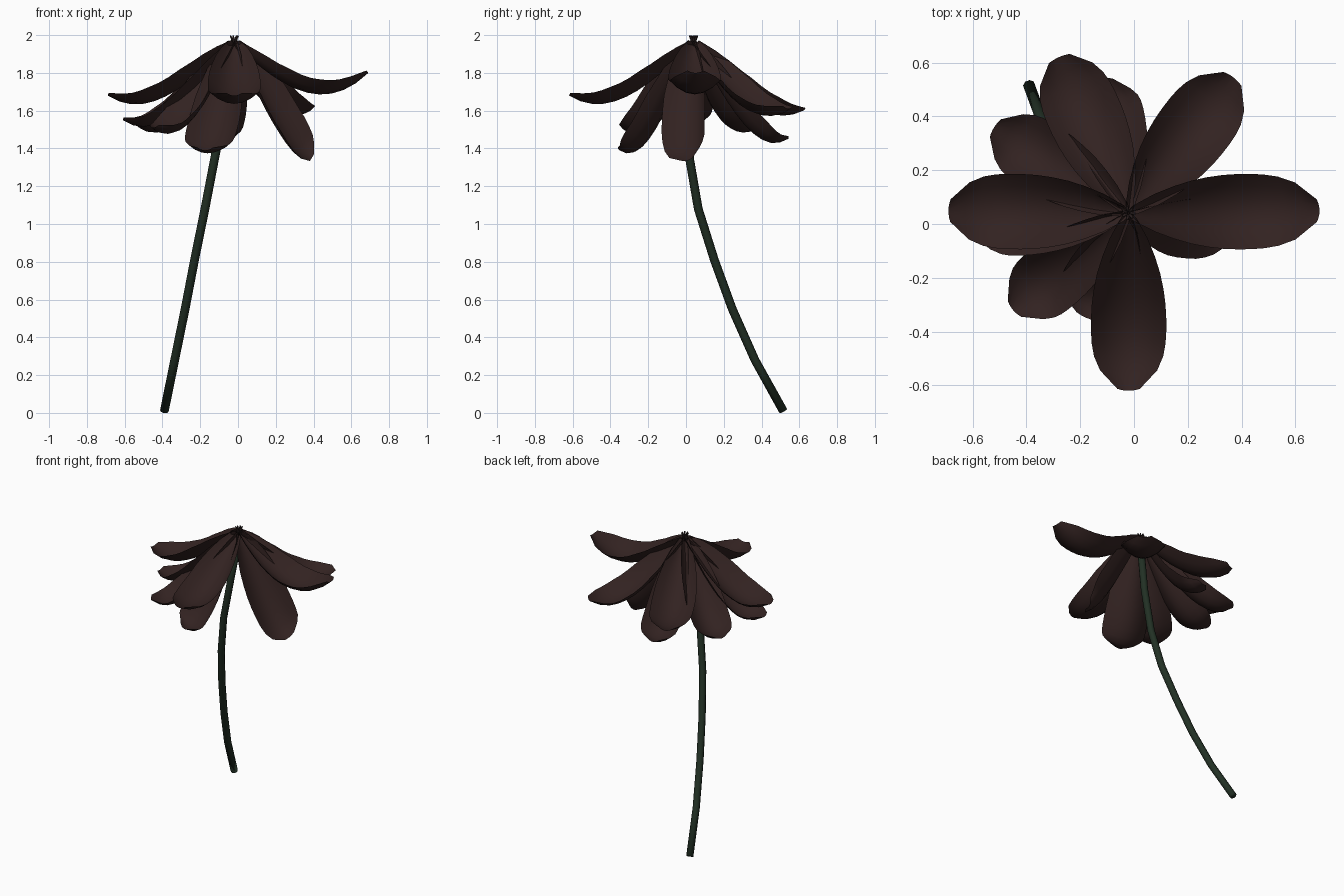
import bpy, bmesh, math
from mathutils import Vector
from mathutils.geometry import interpolate_bezier

if "Cube" in bpy.data.objects:
    bpy.data.objects.remove(bpy.data.objects["Cube"])


def material(name, rgb):
    m = bpy.data.materials.new(name)
    m.diffuse_color = (*rgb, 1)
    m.use_nodes = True
    m.node_tree.nodes["Principled BSDF"].inputs["Base Color"].default_value = m.diffuse_color
    return m


PETAL = material("dark_petal", (0.032, 0.016, 0.015))
STEM = material("dark_stem", (0.016, 0.030, 0.018))
CORE = material("dark_stamen", (0.02, 0.012, 0.012))
BASE = Vector((-0.02, 0.04, 1.955))
WIDTHS = [0.2, 0.5, 0.7, 0.84, 0.93, 0.98, 1, 1, 0.98, 0.92, 0.76, 0.3]
CUPS = [0.3, 0.6, 0.8, 0.9, 1, 1, 1, 1, 0.9, 0.75, 0.55, 0.2]


def finish(name, bm, mat):
    bmesh.ops.recalc_face_normals(bm, faces=bm.faces)
    for f in bm.faces:
        f.smooth = True
    me = bpy.data.meshes.new(name)
    bm.to_mesh(me)
    bm.free()
    me.materials.append(mat)
    ob = bpy.data.objects.new(name, me)
    bpy.context.collection.objects.link(ob)
    return ob


def petal(name, tip, z1, z2, half, cup=0.08, roll=0):
    """Cupped blade swept along a drooping curve from the flower base to the tip."""
    tip = Vector(tip)
    flat = Vector((tip.x - BASE.x, tip.y - BASE.y, 0))
    side = Vector((-flat.y, flat.x, 0)).normalized()
    c1 = BASE + flat * 0.33
    c2 = BASE + flat * 0.66
    c1.z, c2.z = z1, z2
    pts = interpolate_bezier(BASE, c1, c2, tip, len(WIDTHS))
    c, s = math.cos(math.radians(roll)), math.sin(math.radians(roll))
    bm = bmesh.new()
    rows = []
    for i, w in enumerate(WIDTHS):
        tan = (pts[min(i + 1, len(pts) - 1)] - pts[max(i - 1, 0)]).normalized()
        up = tan.cross(side)
        if up.z < 0:
            up = -up
        across, lift = side * c + up * s, up * c - side * s
        rows.append([bm.verts.new(pts[i] + across * (u * half * w) + lift * (cup * CUPS[i] * u * u))
                     for u in (-1, -0.67, -0.33, 0, 0.33, 0.67, 1)])
    for a, b in zip(rows, rows[1:]):
        for j in range(6):
            bm.faces.new((a[j], a[j + 1], b[j + 1], b[j]))
    finish(name, bm, PETAL)


def tube(name, points, radii, mat, sides=8):
    """Capped tube through a list of points."""
    bm = bmesh.new()
    pts = [Vector(p) for p in points]
    rings = []
    for i, p in enumerate(pts):
        tan = (pts[min(i + 1, len(pts) - 1)] - pts[max(i - 1, 0)]).normalized()
        a = tan.cross(Vector((0, 1, 0))).normalized()
        b = tan.cross(a)
        rings.append([bm.verts.new(p + (a * math.cos(t) + b * math.sin(t)) * radii[i])
                      for t in [2 * math.pi * k / sides for k in range(sides)]])
    for r, s in zip(rings, rings[1:]):
        for k in range(sides):
            n = (k + 1) % sides
            bm.faces.new((r[k], r[n], s[n], s[k]))
    bm.faces.new(rings[0])
    bm.faces.new(rings[-1])
    return finish(name, bm, mat)


# Upper, widely spread petals
petal("petal_right", (0.69, 0.05, 1.80), 1.73, 1.565, 0.14)
petal("petal_left", (-0.69, 0.05, 1.68), 1.77, 1.53, 0.14)
petal("petal_front", (-0.02, -0.62, 1.68), 1.75, 1.54, 0.14)
petal("petal_back_right", (0.37, 0.545, 1.61), 1.70, 1.48, 0.14)
petal("petal_back_left", (-0.28, 0.62, 1.60), 1.70, 1.50, 0.14)

# Lower, drooping petals
petal("lower_petal_right", (0.385, 0.02, 1.34), 1.72, 1.39, 0.135, roll=30)
petal("lower_petal_back", (-0.12, 0.54, 1.45), 1.66, 1.34, 0.13)
petal("lower_petal_back_left", (-0.52, 0.36, 1.51), 1.70, 1.39, 0.13)
petal("lower_petal_left", (-0.61, 0.00, 1.55), 1.71, 1.41, 0.13)
petal("lower_petal_front_left", (-0.45, -0.32, 1.51), 1.70, 1.37, 0.13)
petal("lower_petal_front", (-0.175, -0.35, 1.39), 1.67, 1.29, 0.145)

# Bowed stem
path = [(-0.39, 0.515, 0.01), (-0.335, 0.365, 0.28), (-0.28, 0.245, 0.55), (-0.23, 0.15, 0.81),
        (-0.175, 0.065, 1.08), (-0.125, 0.02, 1.34), (-0.07, 0.02, 1.62), (-0.02, 0.04, 1.92)]
tube("stem", path, [0.023] * 8, STEM)

# Tuft of stamens at the crown
for k in range(7):
    a = 2 * math.pi * k / 7
    d = Vector((math.cos(a), math.sin(a), 0))
    tube(f"stamen_{k + 1}", [BASE + d * 0.008 - Vector((0, 0, 0.03)),
                             BASE + d * 0.01 + Vector((0, 0, 0.02)),
                             BASE + d * 0.022 + Vector((0, 0, 0.042))],
         [0.007, 0.007, 0.004], CORE, 5)
